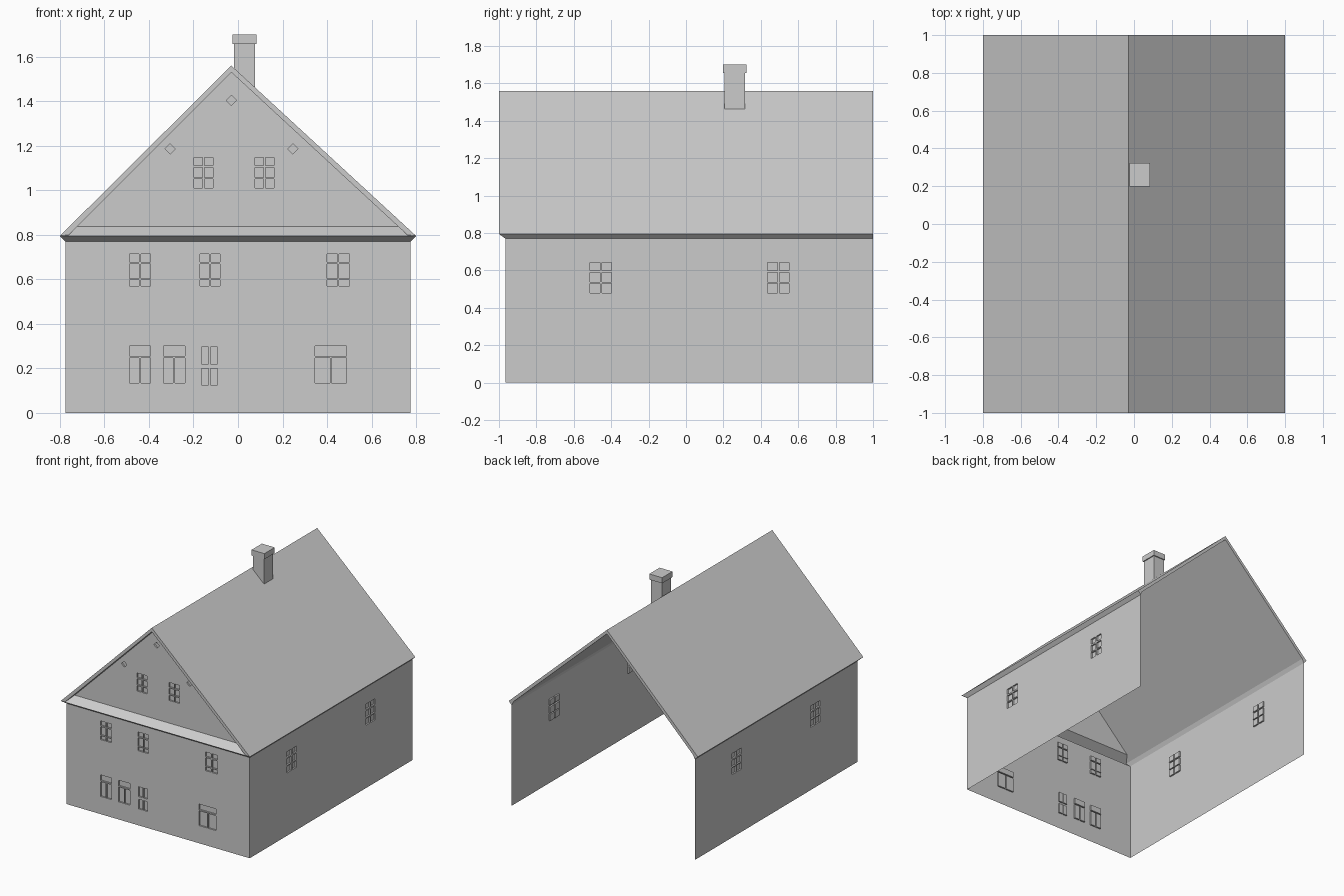
import bpy, bmesh
from mathutils import Vector
from mathutils.geometry import tessellate_polygon

if "Cube" in bpy.data.objects:
    bpy.data.objects.remove(bpy.data.objects["Cube"])

RECESS = 0.012


def finish(bm, name, outward=None):
    bmesh.ops.remove_doubles(bm, verts=bm.verts, dist=1e-5)
    bmesh.ops.recalc_face_normals(bm, faces=bm.faces)
    if outward is not None:
        big = max(bm.faces, key=lambda f: f.calc_area())
        if big.normal.dot(outward) < 0:
            bmesh.ops.reverse_faces(bm, faces=bm.faces)
    me = bpy.data.meshes.new(name)
    bm.to_mesh(me)
    bm.free()
    ob = bpy.data.objects.new(name, me)
    bpy.context.collection.objects.link(ob)
    return ob


def poly(bm, pts):
    return bm.faces.new([bm.verts.new(p) for p in pts])


def rect(x0, x1, z0, z1):
    return [(x0, z0), (x1, z0), (x1, z1), (x0, z1)]


# Flat wall with recessed panes; place maps (u, v, depth) to a 3D point
def wall(name, outline, panes, place, outward):
    loops = [outline] + panes
    tris = tessellate_polygon([[Vector((u, v, 0)) for u, v in lp] for lp in loops])
    flat = [p for lp in loops for p in lp]
    bm = bmesh.new()
    vs = [bm.verts.new(place(u, v, 0)) for u, v in flat]
    for t in tris:
        bm.faces.new([vs[i] for i in t])
    for pane in panes:
        poly(bm, [place(u, v, RECESS) for u, v in pane])
        for (a, b), (c, d) in zip(pane, pane[1:] + pane[:1]):
            poly(bm, [place(a, b, 0), place(c, d, 0),
                      place(c, d, RECESS), place(a, b, RECESS)])
    return finish(bm, name, Vector(outward))


# Window made of two columns of panes, one pair per row
def window(cx, half, rows, gap=0.004):
    return [r for z0, z1 in rows for r in
            (rect(cx - half, cx - gap, z0, z1), rect(cx + gap, cx + half, z0, z1))]


def diamond(cx, cz, r=0.023):
    return [(cx - r, cz), (cx, cz - r), (cx + r, cz), (cx, cz + r)]


# Front wall
upper = [(0.57, 0.598), (0.604, 0.668), (0.677, 0.713)]
panes = []
for cx, half in ((-0.44, 0.047), (-0.126, 0.045), (0.45, 0.051)):
    panes += window(cx, half, upper)
for cx, half in ((-0.44, 0.047), (-0.287, 0.048), (0.417, 0.071)):
    panes += window(cx, half, [(0.135, 0.247)])
    panes.append(rect(cx - half, cx + half, 0.256, 0.30))
panes += window(-0.128, 0.037, [(0.126, 0.20), (0.22, 0.296)])
wall("front_wall", rect(-0.775, 0.775, 0, 0.77), panes,
     lambda u, v, d: (u, -0.965 + d, v), (0, -1, 0))

# Side walls
panes = []
for cy in (-0.455, 0.494):
    panes += window(cy, 0.057, [(0.48, 0.53), (0.538, 0.588), (0.60, 0.642)], 0.005)
for side, label in ((-1, "left"), (1, "right")):
    wall(label + "_wall", rect(-0.965, 1, 0, 0.77), panes,
         lambda u, v, d, s=side: (s * (0.775 - d), u, v), (side, 0, 0))

# Gable wall with attic windows and diamond vents
panes = [diamond(-0.03, 1.404), diamond(-0.305, 1.186), diamond(0.247, 1.186)]
for cx in (-0.155, 0.119):
    panes += window(cx, 0.043, [(1.01, 1.05), (1.058, 1.103), (1.112, 1.148)])
wall("gable_wall", [(-0.735, 0.837), (0.735, 0.837), (-0.03, 1.54)], panes,
     lambda u, v, d: (u, -0.94 + d, v), (0, -1, 0))

# Roof slopes with thickness and slanted soffits
bm = bmesh.new()
for s in (-1, 1):
    ring = [(-0.03, 1.56, -1), (s * 0.8, 0.795, -1),
            (s * 0.775, 0.77, -0.965), (s * 0.76, 0.80, -1), (-0.03, 1.53, -1)]
    front = [(x, y, z) for x, z, y in ring]
    back = [(x, 1, z) for x, z, y in ring]
    for i in range(4):
        poly(bm, [front[i], front[i + 1], back[i + 1], back[i]])
    for end in (front, back):
        poly(bm, [end[0], end[1], end[3], end[4]])
        poly(bm, [end[1], end[2], end[3]])
finish(bm, "roof")

# Front eave: small pent roof above, soffit below
bm = bmesh.new()
a, b = (-0.8, -1, 0.795), (0.8, -1, 0.795)
poly(bm, [a, b, (0.745, -0.94, 0.837), (-0.745, -0.94, 0.837)])
poly(bm, [b, a, (-0.775, -0.965, 0.77), (0.775, -0.965, 0.77)])
finish(bm, "front_eave", Vector((0, -0.5, 1)))


# Chimney shaft (bottom follows the roof) and cap
def block(name, x0, x1, y0, y1, zl, zr, top):
    bm = bmesh.new()
    bmesh.ops.create_cube(bm, size=1)
    for v in bm.verts:
        right = v.co.x > 0
        v.co = (x1 if right else x0, y1 if v.co.y > 0 else y0,
                top if v.co.z > 0 else (zr if right else zl))
    finish(bm, name)


block("chimney_shaft", -0.018, 0.076, 0.206, 0.316, 1.545, 1.46, 1.66)
block("chimney_cap", -0.025, 0.084, 0.199, 0.324, 1.657, 1.657, 1.70)
